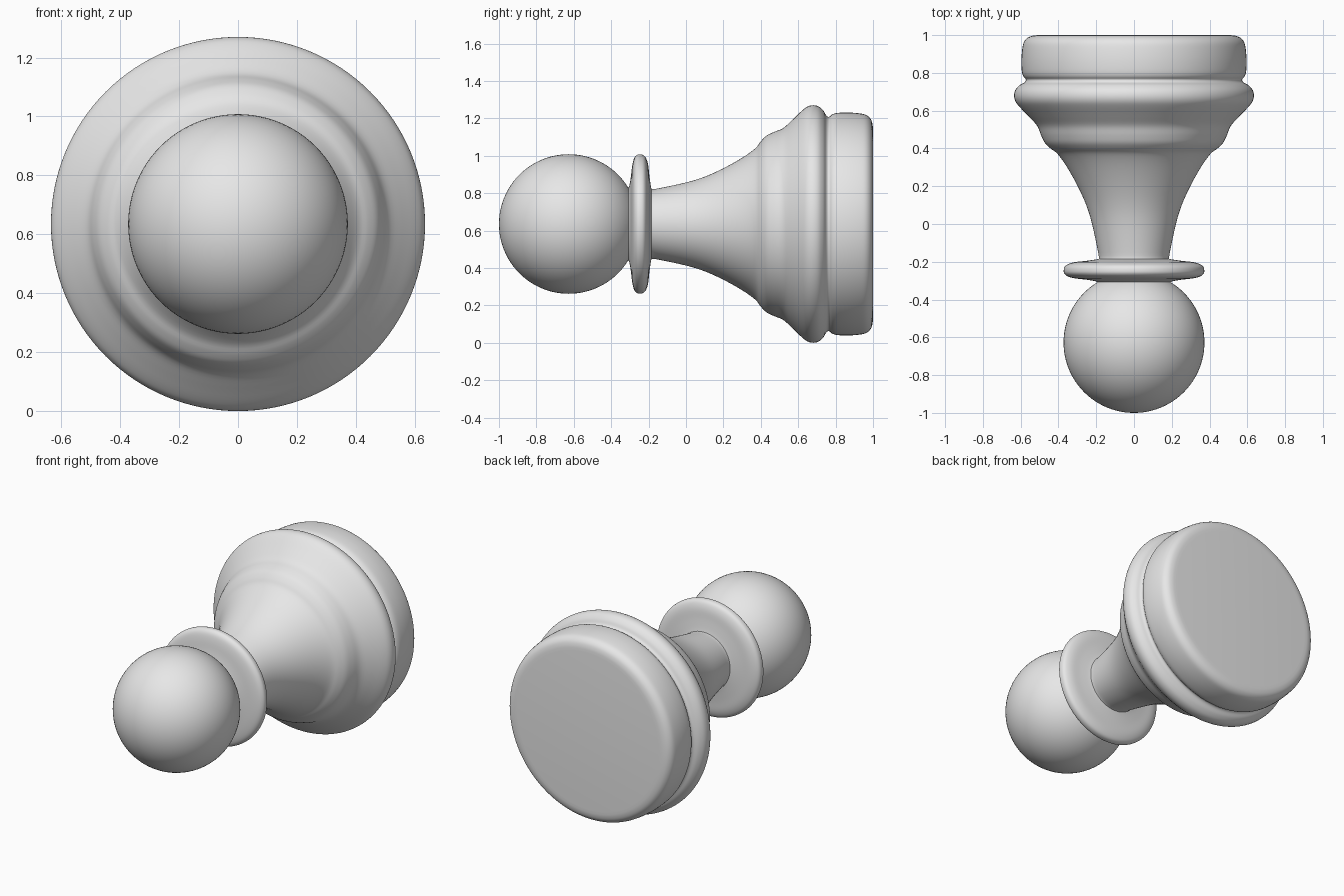
import bpy, bmesh, math
from mathutils import Vector

if "Cube" in bpy.data.objects:
    bpy.data.objects.remove(bpy.data.objects["Cube"])

AXIS_Z = 0.635      # height of the lying piece's axis
SEGMENTS = 128

grey = bpy.data.materials.new("light grey")
grey.diffuse_color = (0.8, 0.8, 0.8, 1)
grey.use_nodes = True
grey.node_tree.nodes["Principled BSDF"].inputs["Base Color"].default_value = grey.diffuse_color


def smooth_curve(pts, steps=4):
    """Catmull-Rom curve through the profile points."""
    p = [Vector(q) for q in pts]
    p = [2 * p[0] - p[1]] + p + [2 * p[-1] - p[-2]]
    out = []
    for a, b, c, d in zip(p, p[1:], p[2:], p[3:]):
        for i in range(steps):
            t = i / steps
            out.append(0.5 * (2 * b + (c - a) * t + (2 * a - 5 * b + 4 * c - d) * t ** 2
                              + (3 * b - a - 3 * c + d) * t ** 3))
    return out + [p[-2]]


def lathe(name, profile):
    """Turn a (y, radius) profile around the y axis, with flat end caps."""
    bm = bmesh.new()
    rings = []
    for y, r in profile:
        rings.append([bm.verts.new((r * math.cos(2 * math.pi * i / SEGMENTS), y,
                                    AXIS_Z + r * math.sin(2 * math.pi * i / SEGMENTS)))
                      for i in range(SEGMENTS)])
    for a, b in zip(rings, rings[1:]):
        for i in range(SEGMENTS):
            j = (i + 1) % SEGMENTS
            bm.faces.new((a[i], a[j], b[j], b[i]))
    bm.faces.new(rings[0])
    bm.faces.new(rings[-1])
    bmesh.ops.recalc_face_normals(bm, faces=bm.faces)
    mesh = bpy.data.meshes.new(name)
    bm.to_mesh(mesh)
    bm.free()
    finish(bpy.data.objects.new(name, mesh), link=True)


def finish(obj, link=False):
    if link:
        bpy.context.collection.objects.link(obj)
    obj.data.materials.append(grey)
    bpy.ops.object.select_all(action='DESELECT')
    obj.select_set(True)
    bpy.context.view_layer.objects.active = obj
    bpy.ops.object.shade_smooth_by_angle(angle=math.radians(35))


# Ball head
bpy.ops.mesh.primitive_uv_sphere_add(segments=96, ring_count=48, radius=0.373,
                                     location=(0, -0.627, AXIS_Z),
                                     rotation=(math.pi / 2, 0, 0))
bpy.context.object.name = "head"
finish(bpy.context.object)

# Thin rounded collar under the head
lathe("collar", smooth_curve([
    (-0.31, 0.19), (-0.303, 0.205), (-0.295, 0.25), (-0.288, 0.31), (-0.278, 0.35),
    (-0.262, 0.369), (-0.243, 0.372), (-0.225, 0.366), (-0.212, 0.348),
    (-0.202, 0.315), (-0.196, 0.26), (-0.189, 0.21), (-0.183, 0.18)]))

# Flared stem and stepped base
lathe("stem_and_base", smooth_curve([
    (-0.25, 0.185), (-0.19, 0.186), (-0.15, 0.19), (0.0, 0.222), (0.1, 0.253),
    (0.2, 0.298), (0.3, 0.354), (0.37, 0.404), (0.4, 0.442), (0.43, 0.472),
    (0.47, 0.492), (0.52, 0.513), (0.57, 0.558), (0.62, 0.606), (0.65, 0.628),
    (0.68, 0.635), (0.71, 0.628), (0.735, 0.606), (0.75, 0.58), (0.765, 0.573),
    (0.782, 0.586), (0.81, 0.594), (0.87, 0.596), (0.93, 0.591), (0.965, 0.582),
    (0.987, 0.562), (0.997, 0.535), (1.0, 0.505)]))
